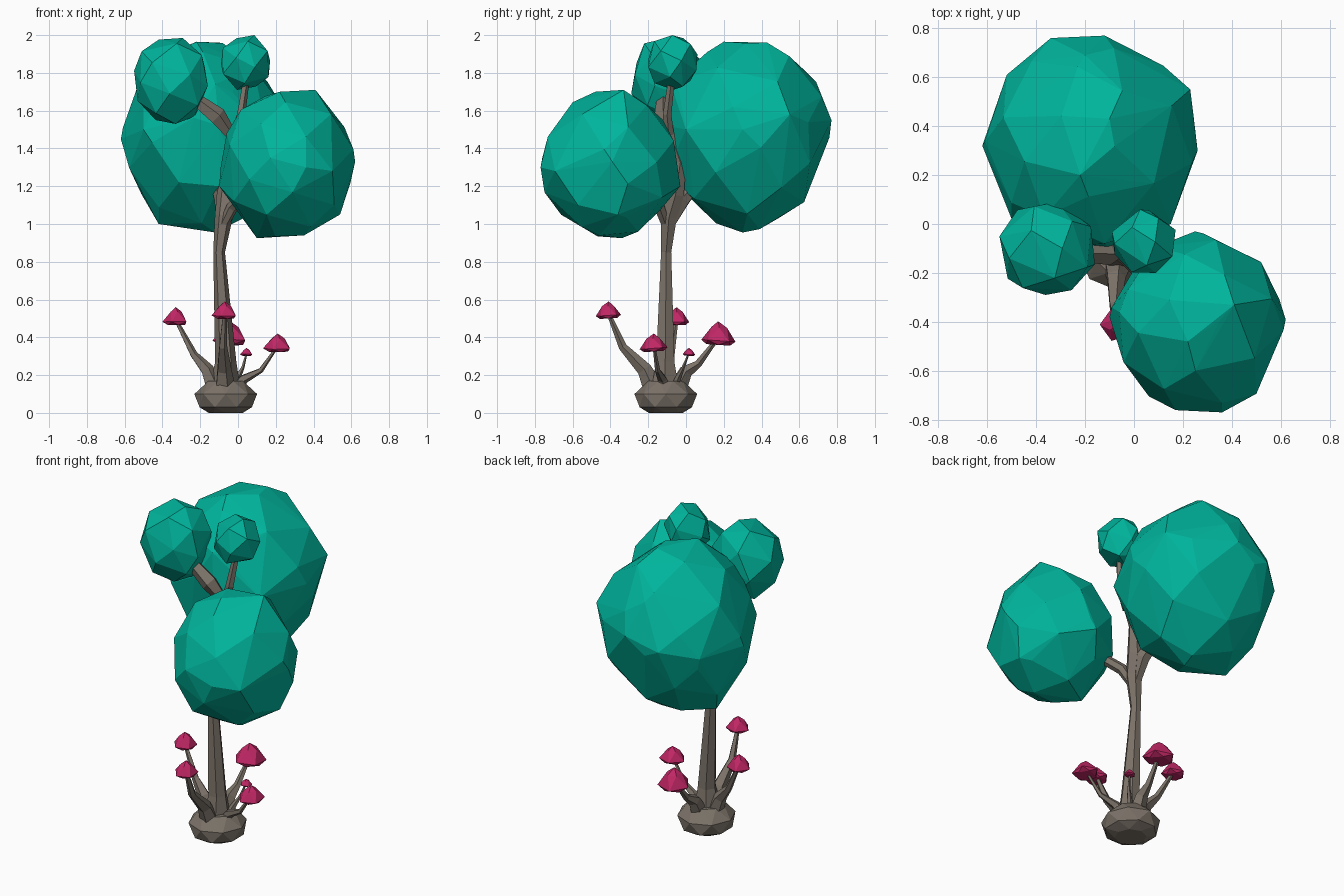
import bpy, bmesh, math, random
from mathutils import Vector, Matrix

if "Cube" in bpy.data.objects:
    bpy.data.objects.remove(bpy.data.objects["Cube"])

random.seed(4)


def material(name, rgb):
    m = bpy.data.materials.new(name)
    m.diffuse_color = (*rgb, 1)
    m.use_nodes = True
    m.node_tree.nodes["Principled BSDF"].inputs["Base Color"].default_value = m.diffuse_color
    return m


TEAL = material("teal leaves", (0.0, 0.46, 0.335))
BARK = material("grey brown bark", (0.2, 0.17, 0.14))
PINK = material("magenta cap", (0.53, 0.02, 0.13))


def finish(bm, name, mat):
    bmesh.ops.recalc_face_normals(bm, faces=bm.faces)
    me = bpy.data.meshes.new(name)
    bm.to_mesh(me)
    bm.free()
    me.materials.append(mat)
    ob = bpy.data.objects.new(name, me)
    bpy.context.collection.objects.link(ob)
    return ob


def hull(name, points, mat):
    bm = bmesh.new()
    for p in points:
        bm.verts.new(p)
    bmesh.ops.convex_hull(bm, input=bm.verts[:])
    loose = [v for v in bm.verts if not v.link_faces]
    bmesh.ops.delete(bm, geom=loose, context='VERTS')
    return finish(bm, name, mat)


def foliage(name, lo, hi, count, power=2.2, shrink=1.0, corners=()):
    """Faceted ball: irregular spiral points fitted to a box, hulled with extra corners."""
    pts = []
    for i in range(count):
        z = 1 - 2 * (i + 0.5) / count
        a = i * 2.39996 + random.uniform(-0.15, 0.15)
        r = math.sqrt(1 - z * z)
        d = Vector((r * math.cos(a), r * math.sin(a), z))
        pts.append(d / sum(abs(c) ** power for c in d) ** (1 / power) * random.uniform(0.98, 1.02))
    mn = [min(p[k] for p in pts) for k in range(3)]
    mx = [max(p[k] for p in pts) for k in range(3)]
    mid = (Vector(lo) + Vector(hi)) / 2
    fit = [Vector([lo[k] + (p[k] - mn[k]) / (mx[k] - mn[k]) * (hi[k] - lo[k])
                   for k in range(3)]) for p in pts]
    hull(name, [mid + (p - mid) * shrink for p in fit] + list(corners), TEAL)


def limb(name, path, sides=6):
    """Tapered faceted tube through (x, y, z, radius) stations."""
    bm = bmesh.new()
    pts = [Vector(p[:3]) for p in path]
    rings = []
    for i, p in enumerate(pts):
        d = (pts[min(i + 1, len(pts) - 1)] - pts[max(i - 1, 0)]).normalized()
        rot = Vector((0, 0, 1)).rotation_difference(d)
        ring = []
        for s in range(sides):
            a = 2 * math.pi * s / sides
            ring.append(bm.verts.new(p + rot @ Vector((math.cos(a), math.sin(a), 0)) * path[i][3]))
        rings.append(ring)
    for a, b in zip(rings, rings[1:]):
        for s in range(sides):
            t = (s + 1) % sides
            bm.faces.new((a[s], a[t], b[t], b[s]))
    bm.faces.new(rings[0][::-1])
    bm.faces.new(rings[-1])
    finish(bm, name, BARK)


def ring_points(centre, rings, sides, tilt=Matrix()):
    pts = []
    for k, (r, z) in enumerate(rings):
        for s in range(sides):
            a = 2 * math.pi * (s + 0.5 * (k % 2)) / sides
            pts.append(Vector(centre) + tilt @ Vector((r * math.cos(a), r * math.sin(a), z)))
    return pts


# Crown
foliage("large_back_foliage", (-0.62, -0.10, 0.96), (0.26, 0.77, 1.97), 38, 2.0, 0.975, [
    (-0.34, 0.76, 1.5), (-0.12, 0.77, 1.55), (0.23, 0.55, 1.58), (0.26, 0.30, 1.5),
    (0.15, 0.0, 1.5), (-0.10, -0.10, 1.52), (-0.12, -0.08, 1.74), (-0.50, 0.02, 1.5),
    (-0.62, 0.32, 1.45), (-0.52, 0.61, 1.45), (-0.42, 0.30, 1.0), (-0.12, 0.30, 0.955),
    (-0.22, 0.20, 1.965), (-0.10, 0.43, 1.96), (-0.2, 0.69, 1.75), (-0.10, -0.04, 1.2)])
foliage("front_foliage", (-0.10, -0.77, 0.925), (0.62, -0.03, 1.71), 34, 2.0, 0.975, [
    (0.36, -0.77, 1.3), (0.13, -0.73, 1.28), (0.62, -0.39, 1.33), (0.25, -0.03, 1.2),
    (-0.10, -0.38, 1.2), (-0.06, -0.36, 1.48), (0.22, -0.48, 1.70), (0.41, -0.33, 1.71),
    (0.10, -0.34, 0.925), (0.35, -0.46, 0.94), (0.54, -0.36, 1.05)])
foliage("left_top_foliage", (-0.55, -0.29, 1.53), (-0.16, 0.09, 1.985), 24)
foliage("small_top_foliage", (-0.09, -0.20, 1.71), (0.17, 0.06, 2.0), 18)

# Root ball
hull("root_ball", ring_points((-0.065, -0.107, 0),
     [(0.09, 0.0), (0.15, 0.03), (0.166, 0.10), (0.10, 0.168)], 8), BARK)

# Trunk and branches
limb("trunk", [(-0.07, -0.11, 0.12, 0.085), (-0.065, -0.11, 0.27, 0.056),
               (-0.10, -0.105, 0.85, 0.031), (-0.075, -0.09, 1.04, 0.048),
               (-0.06, -0.055, 1.16, 0.052), (-0.03, -0.03, 1.33, 0.035),
               (-0.03, -0.085, 1.48, 0.03)])
limb("back_branch", [(-0.08, -0.09, 1.0, 0.035), (-0.08, -0.02, 1.13, 0.045), (-0.14, 0.15, 1.35, 0.035)])
limb("front_branch", [(-0.085, -0.10, 0.98, 0.025), (-0.03, -0.14, 1.09, 0.032), (0.10, -0.27, 1.22, 0.03)])
limb("left_top_branch", [(-0.035, -0.09, 1.47, 0.03), (-0.11, -0.12, 1.57, 0.05), (-0.28, -0.12, 1.70, 0.03)], 5)
limb("small_top_branch", [(-0.025, -0.09, 1.46, 0.03), (0.015, -0.10, 1.58, 0.024), (0.045, -0.075, 1.78, 0.018)], 5)

# Mushroom shoots: knee, bend, tip, cap radius, cap height, root thickness
shoots = [
    ("left", (-0.165, -0.10, 0.23), (-0.235, -0.08, 0.31), (-0.33, -0.05, 0.465), 0.07, 0.095, 0.05),
    ("front", (-0.075, -0.22, 0.23), (-0.08, -0.335, 0.35), (-0.07, -0.41, 0.50), 0.07, 0.09, 0.055),
    ("back", (-0.055, 0.0, 0.22), (-0.05, 0.065, 0.26), (-0.04, 0.17, 0.36), 0.095, 0.125, 0.05),
    ("right", (0.03, -0.125, 0.18), (0.12, -0.15, 0.225), (0.21, -0.17, 0.325), 0.078, 0.095, 0.035),
    ("tiny", (0.0, -0.04, 0.19), (0.025, -0.015, 0.24), (0.045, 0.015, 0.302), 0.035, 0.042, 0.022),
]
for name, knee, bend, tip, r, h, root in shoots:
    base = Vector((-0.065, -0.107, 0.11)).lerp(Vector((knee[0], knee[1], 0.11)), 0.5)
    top = Vector(tip) + Vector((0, 0, h * 0.3))
    limb(name + "_shoot", [(*base, root * 1.1), (*knee, root * 0.75),
                           (*bend, root * 0.42), (*top, root * 0.2)], 5)
    tilt = Matrix.Rotation(random.uniform(-0.1, 0.1), 4, 'X')
    pts = ring_points(tip, [(r * 0.7, 0.0), (r, h * 0.18), (r * 0.46, h * 0.74)], 5, tilt)
    hull(name + "_cap", pts + [Vector(tip) + Vector((0, 0, h))], PINK)
